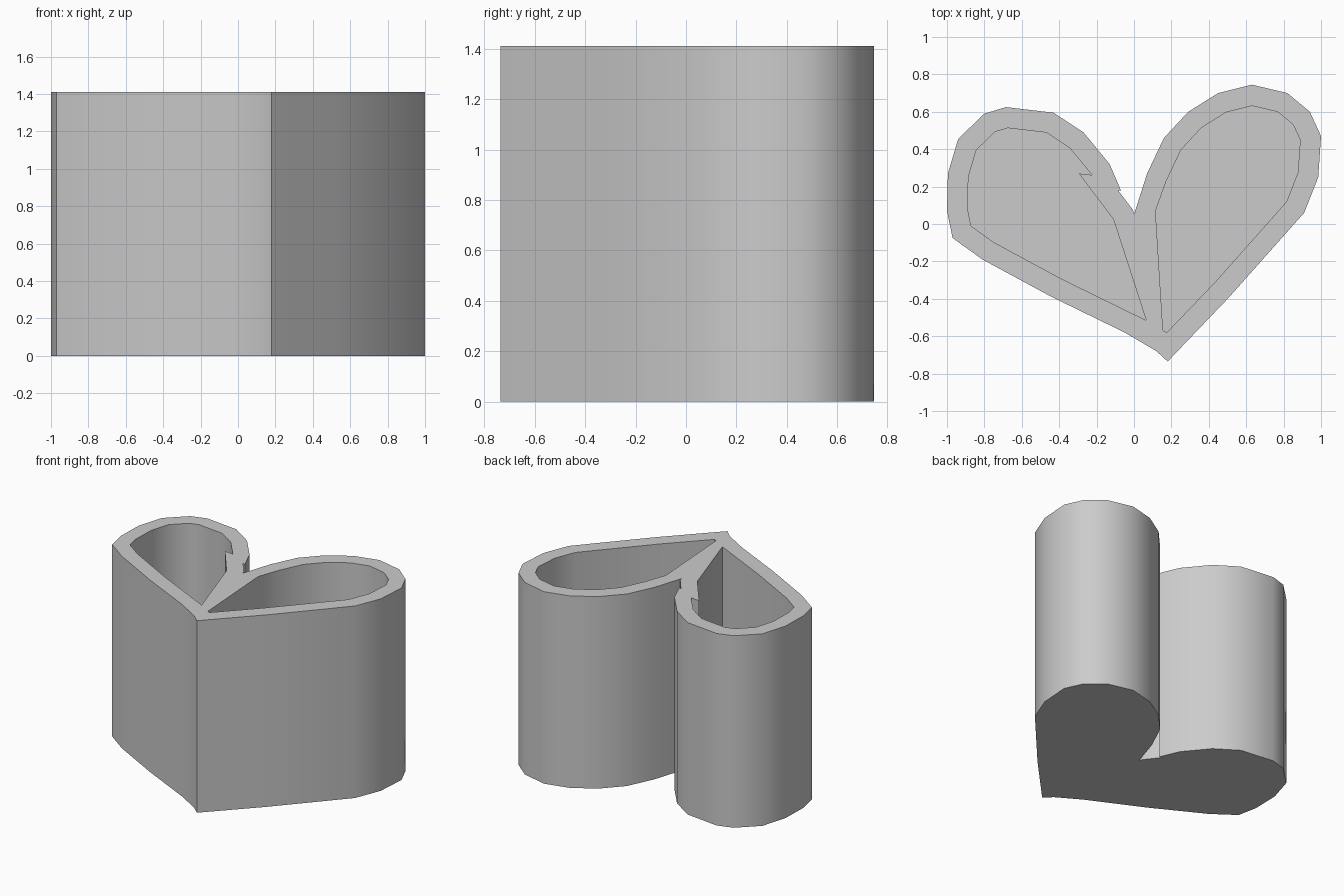
import bpy
import bmesh
import math
from mathutils import Vector

HEIGHT = 1.41
FLOOR = 0.11
WALL = 0.11

cube = bpy.data.objects.get("Cube")
if cube:
    bpy.data.objects.remove(cube, do_unlink=True)


def points(pairs):
    return [Vector(pair) for pair in pairs]


# Outline of the lopsided heart, clockwise from the cleft at the back
right_lobe = points([
    (0, .05), (.07, .27), (.16, .46), (.29, .6), (.45, .7), (.63, .745),
    (.82, .7), (.94, .6), (1, .47), (.985, .25), (.91, .06), (.51, -.39)])
front_tip = points([(.18, -.735), (.12, -.68), (-.05, -.58)])
left_lobe = points([
    (-.44, -.39), (-.81, -.19), (-.97, -.075), (-1, .07), (-.995, .27),
    (-.94, .455), (-.8, .59), (-.685, .625), (-.43, .595), (-.27, .49),
    (-.13, .32), (-.07, .18)])
cleft_step = points([(-.085, .18), (-.005, .075)])
heart_outline = right_lobe + front_tip + left_lobe + cleft_step


def offset_inward(outline, start, stop, distance):
    """Mitred inward offset of part of a clockwise outline."""
    result = []
    count = len(outline)
    for i in range(start, stop):
        before, here, after = (outline[(i + k) % count] for k in (-1, 0, 1))
        edge_in = (here - before).normalized()
        edge_out = (after - here).normalized()
        normal_in = Vector((edge_in.y, -edge_in.x))
        normal_out = Vector((edge_out.y, -edge_out.x))
        mitre = (normal_in + normal_out).normalized()
        result.append(here + mitre * distance / mitre.dot(normal_in))
    return result


# Each cavity follows its lobe, then closes along the central divider
right_count = len(right_lobe)
left_start = right_count + len(front_tip)
left_stop = left_start + len(left_lobe)
right_cavity = (points([(.115, .07)])
                + offset_inward(heart_outline, 1, right_count, WALL)
                + points([(.175, -.58), (.155, -.57)]))
left_cavity = (points([(.065, -.515)])
               + offset_inward(heart_outline, left_start, left_stop - 1, WALL)
               + points([(-.295, .27), (-.11, .025)]))


def add_wall(bm, outline, bottom, top):
    """Upright wall with a cap at the bottom; returns its top edges."""
    lower = [bm.verts.new((p.x, p.y, bottom)) for p in outline]
    upper = [bm.verts.new((p.x, p.y, top)) for p in outline]
    bm.faces.new(lower)
    for i in range(len(outline)):
        j = (i + 1) % len(outline)
        bm.faces.new((lower[i], lower[j], upper[j], upper[i]))
    return [bm.edges.get((upper[i - 1], upper[i])) for i in range(len(upper))]


# Outer shell, two cavities and the flat rim that joins them
bm = bmesh.new()
rim_edges = add_wall(bm, heart_outline, 0, HEIGHT)
for cavity in (right_cavity, left_cavity):
    rim_edges += add_wall(bm, cavity, FLOOR, HEIGHT)
bmesh.ops.triangle_fill(bm, edges=rim_edges, use_beauty=True,
                        normal=(0, 0, 1))
bmesh.ops.recalc_face_normals(bm, faces=bm.faces)
mesh = bpy.data.meshes.new("heart_container")
bm.to_mesh(mesh)
bm.free()

# Plain grey finish
grey = bpy.data.materials.new("plain grey")
grey.use_nodes = True
colour = (0.6, 0.6, 0.6, 1)
grey.diffuse_color = colour
grey.node_tree.nodes["Principled BSDF"].inputs["Base Color"].default_value = colour
mesh.materials.append(grey)

container = bpy.data.objects.new("heart_container", mesh)
bpy.context.collection.objects.link(container)
bpy.ops.object.select_all(action="DESELECT")
container.select_set(True)
bpy.context.view_layer.objects.active = container
bpy.ops.object.shade_smooth_by_angle(angle=math.radians(30))
